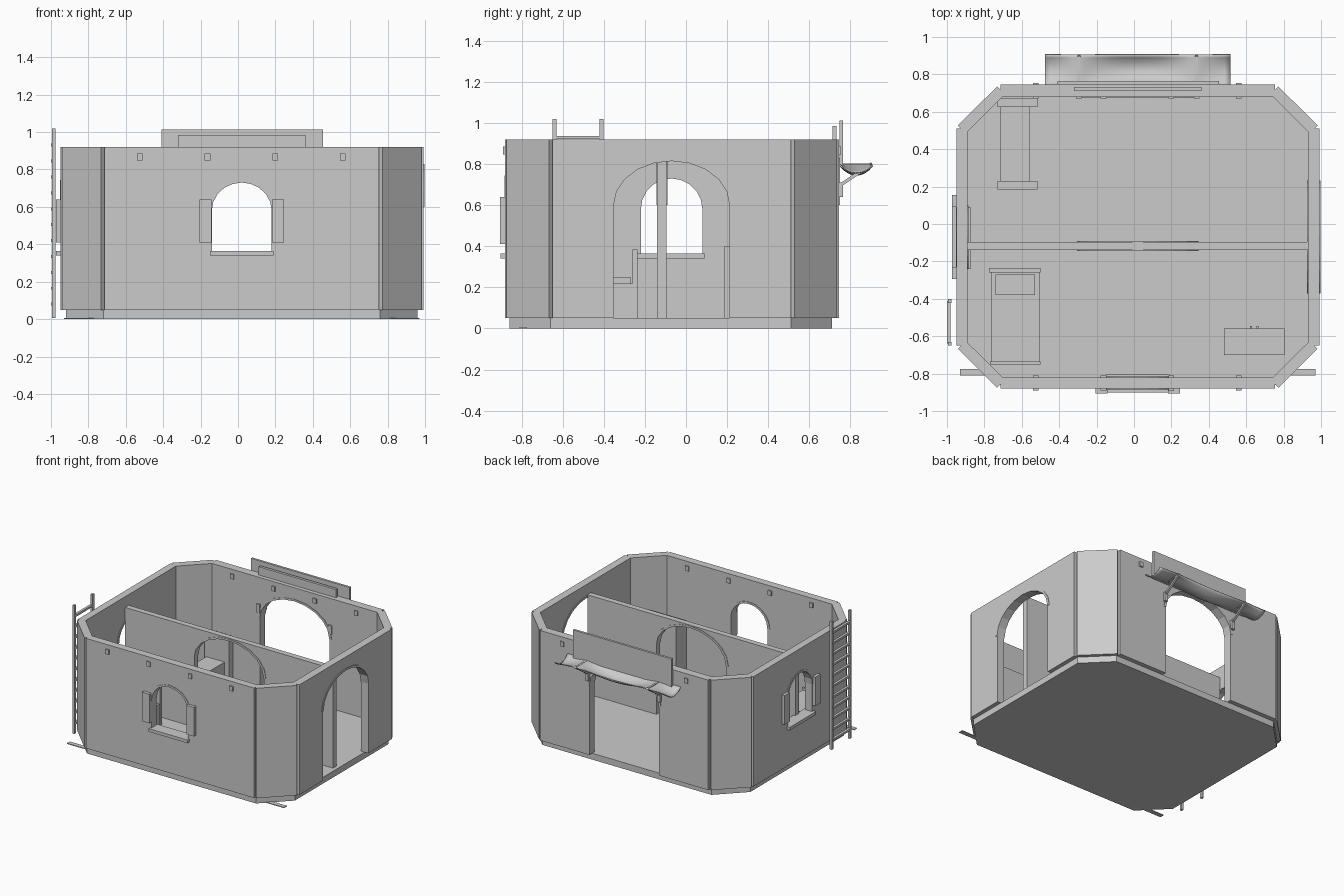
import bpy, bmesh, math
from mathutils import Vector

cube = bpy.data.objects.get("Cube")
if cube:
    bpy.data.objects.remove(cube, do_unlink=True)

GREY = (0.6, 0.6, 0.6, 1)
plaster = bpy.data.materials.new("plain grey")
plaster.use_nodes = True
plaster.diffuse_color = GREY
plaster.node_tree.nodes["Principled BSDF"].inputs["Base Color"].default_value = GREY

FLOOR, TOP = 0.05, 0.92
MID_X, MID_Y = 0.02, -0.07      # centres of the openings


def finish(name, bm):
    bmesh.ops.recalc_face_normals(bm, faces=bm.faces)
    mesh = bpy.data.meshes.new(name)
    bm.to_mesh(mesh)
    bm.free()
    mesh.materials.append(plaster)
    ob = bpy.data.objects.new(name, mesh)
    bpy.context.collection.objects.link(ob)
    return ob


def prism(name, points, push):
    """Extrude a flat outline along a vector."""
    bm = bmesh.new()
    face = bm.faces.new([bm.verts.new(p) for p in points])
    new = bmesh.ops.extrude_face_region(bm, geom=[face])["geom"]
    bmesh.ops.translate(bm, vec=push, verts=[v for v in new if isinstance(v, bmesh.types.BMVert)])
    return finish(name, bm)


def box(name, x0, x1, y0, y1, z0, z1):
    return prism(name, [(x0, y0, z0), (x1, y0, z0), (x1, y1, z0), (x0, y1, z0)], (0, 0, z1 - z0))


def beam(name, a, b, size):
    """Square bar between two points."""
    a, b = Vector(a), Vector(b)
    d = (b - a).normalized()
    side = Vector((1, 0, 0)) * size / 2
    up = d.cross(side)
    return prism(name, [a + side + up, a - side + up, a - side - up, a + side - up], b - a)


def arc(mid, half, spring, rise, steps=10):
    return [(mid + half * math.cos(math.pi * i / steps),
             spring + rise * math.sin(math.pi * i / steps)) for i in range(steps + 1)]


def upright(name, outline, along_x, start, depth):
    """Extrude an outline drawn in a wall plane through the wall's depth."""
    if along_x:
        return prism(name, [(u, start, v) for u, v in outline], (0, depth, 0))
    return prism(name, [(start, u, v) for u, v in outline], (depth, 0, 0))


def arched_wall(name, along_x, u0, u1, d0, d1, top, mid, half, sill, spring, rise):
    """Wall with a round-topped opening and a slim trim around the arch."""
    wall = upright(name, [(u0, FLOOR), (u1, FLOOR), (u1, top), (u0, top)], along_x, d0, d1 - d0)
    hole = arc(mid, half, spring, rise) + [(mid - half, sill), (mid + half, sill)]
    cutter = upright("opening_cutter", hole, along_x, d0 - 0.1, d1 - d0 + 0.2)
    cutter.hide_render = True
    mod = wall.modifiers.new("opening", "BOOLEAN")
    mod.operation, mod.solver, mod.object = "DIFFERENCE", "EXACT", cutter
    graph = bpy.context.evaluated_depsgraph_get()
    wall.data = bpy.data.meshes.new_from_object(wall.evaluated_get(graph))
    wall.modifiers.clear()
    bpy.data.objects.remove(cutter, do_unlink=True)
    ring = arc(mid, half, spring, rise) + arc(mid, half + 0.02, spring, rise + 0.015)[::-1]
    upright(name + "_arch_trim", ring, along_x, d0 - 0.004, d1 - d0 + 0.008)


# Floor slab with cut corners
prism("floor_slab", [(-0.72, -0.86, 0), (0.76, -0.86, 0), (0.96, -0.66, 0), (0.96, 0.51, 0),
                     (0.76, 0.71, 0), (-0.72, 0.71, 0), (-0.92, 0.51, 0), (-0.92, -0.66, 0)],
      (0, 0, FLOOR))
box("ground_strip", -0.93, 0.97, -0.81, -0.775, 0, 0.006)

# Four main walls and the partition
DOOR = (FLOOR - 0.1, 0.6, 0.215)
WINDOW = (0.36, 0.58, 0.15)
arched_wall("front_wall", True, -0.715, 0.755, -0.88, -0.82, TOP, MID_X, 0.16, *WINDOW)
arched_wall("back_wall", True, -0.715, 0.755, 0.68, 0.745, TOP, MID_X, 0.305, *DOOR)
arched_wall("left_wall", False, -0.65, 0.51, 0.93, 0.992, TOP, MID_Y, 0.282, *DOOR)
arched_wall("right_wall", False, -0.65, 0.51, -0.948, -0.89, TOP, MID_Y, 0.15, *WINDOW)
arched_wall("partition", True, -0.89, 0.93, -0.14, -0.095, 0.835, MID_X, 0.305, *DOOR)

# Diagonal corner walls, as slabs slightly apart from the main walls
for sx in (-1, 1):
    for sy in (-1, 1):
        cx, cy = MID_X, MID_Y
        a = Vector((cx + sx * 0.962, cy + sy * 0.597, FLOOR))
        b = Vector((cx + sx * 0.752, cy + sy * 0.805, FLOOR))
        inward = Vector((-sx, -sy, 0)).normalized() * 0.06
        prism("corner_wall", [a, b, b + inward, a + inward], (0, 0, TOP - FLOOR))

# Window sills and open shutters
box("front_sill", -0.15, 0.19, -0.902, -0.805, 0.34, 0.365)
box("side_sill", -0.972, -0.875, -0.24, 0.09, 0.34, 0.365)
for s in (-1, 1):
    u = MID_X + s * 0.195
    box("front_shutter", u - 0.032, u + 0.032, -0.905, -0.88, 0.41, 0.64)
    u = MID_Y + s * 0.192
    box("side_shutter", -0.972, -0.948, u - 0.032, u + 0.032, 0.41, 0.64)

# Beam ends through the front and back walls
for i in range(4):
    x = -0.525 + i * 0.362
    box("front_beam_end", x - 0.015, x + 0.015, -0.89, -0.81, 0.848, 0.885)
    box("back_beam_end", x - 0.015, x + 0.015, 0.67, 0.755, 0.848, 0.885)

# Signboards over the back door
box("large_signboard", -0.41, 0.455, 0.747, 0.765, 0.79, 1.013)
box("small_signboard", -0.32, 0.36, 0.712, 0.733, TOP, 0.985)

# Awning cloth sagging between its supports
bm = bmesh.new()
NX, NY = 32, 10
grid = []
for i in range(NX + 1):
    x = -0.475 + 0.99 * i / NX
    dip = abs(math.sin(math.pi * (x + 0.3) / 0.63))
    grid.append([bm.verts.new((x, 0.745 + 0.16 * j / NY,
                               0.803 - 0.048 * dip * math.sin(math.pi * j / NY) ** 0.8 - 0.01 * dip * j / NY))
                 for j in range(NY + 1)])
for i in range(NX):
    for j in range(NY):
        bm.faces.new((grid[i][j], grid[i + 1][j], grid[i + 1][j + 1], grid[i][j + 1]))
cloth = finish("awning_cloth", bm)
solid = cloth.modifiers.new("thickness", "SOLIDIFY")
solid.thickness = 0.006
for p in cloth.data.polygons:
    p.use_smooth = True

# Awning brackets
for x in (-0.295, 0.335):
    beam("awning_arm", (x, 0.74, 0.797), (x, 0.9, 0.797), 0.014)
    beam("awning_strut", (x, 0.74, 0.69), (x, 0.905, 0.802), 0.016)
    box("bracket_block", x - 0.014, x + 0.014, 0.67, 0.765, 0.64, 0.71)

# Ladder
for y in (-0.64, -0.412):
    box("ladder_rail", -0.995, -0.977, y - 0.01, y + 0.01, 0.005, 1.02)
for i in range(11):
    z = 0.08 + i * 0.085
    box("ladder_rung", -1.0, -0.98, -0.64, -0.412, z - 0.008, z + 0.008)

# Bed in the front room
box("bed_base", -0.765, -0.505, -0.745, -0.25, FLOOR, 0.22)
box("bed_pillow", -0.74, -0.53, -0.38, -0.27, 0.22, 0.25)
box("bed_headboard", -0.775, -0.5, -0.26, -0.235, FLOOR, 0.385)
box("bed_footboard", -0.77, -0.5, -0.75, -0.735, FLOOR, 0.24)

# Bench in the back room
box("bench_seat", -0.715, -0.555, 0.2, 0.65, FLOOR, 0.2)
for y in (0.185, 0.625):
    box("bench_end", -0.73, -0.515, y, y + 0.045, FLOOR, 0.4)

# Cabinet with two knobs
box("cabinet", 0.48, 0.805, -0.7, -0.56, FLOOR, 0.52)
for x in (0.625, 0.66):
    box("cabinet_knob", x - 0.005, x + 0.005, -0.56, -0.545, 0.28, 0.3)
